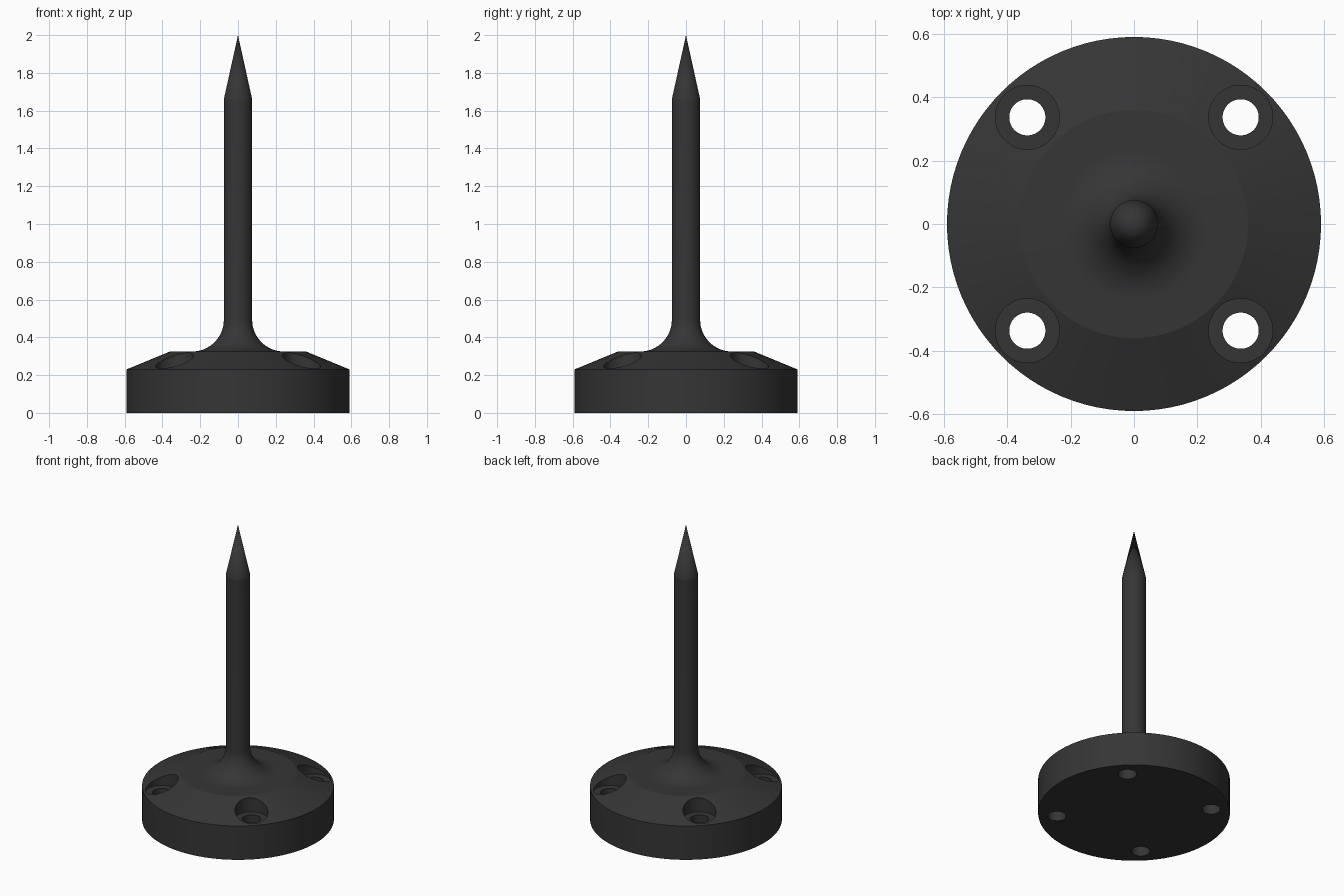
import bpy, bmesh, math
from mathutils import Matrix, Vector

SEGMENTS = 96
cube = bpy.data.objects.get("Cube")
if cube:
    bpy.data.objects.remove(cube, do_unlink=True)

mat = bpy.data.materials.new("charcoal_grey")
mat.use_nodes = True
colour = (0.036, 0.036, 0.036, 1)
mat.diffuse_color = colour
mat.node_tree.nodes["Principled BSDF"].inputs["Base Color"].default_value = colour


def add_object(name, bm):
    bmesh.ops.recalc_face_normals(bm, faces=bm.faces)
    mesh = bpy.data.meshes.new(name)
    bm.to_mesh(mesh)
    bm.free()
    mesh.materials.append(mat)
    obj = bpy.data.objects.new(name, mesh)
    bpy.context.collection.objects.link(obj)
    return obj


def revolve(name, profile):
    """Spin a radius/height profile around the vertical axis."""
    bm = bmesh.new()
    verts = [bm.verts.new((r, 0, z)) for r, z in profile]
    edges = [bm.edges.new(pair) for pair in zip(verts, verts[1:])]
    bmesh.ops.spin(bm, geom=verts + edges, cent=(0, 0, 0), axis=(0, 0, 1),
                   angle=math.tau, steps=SEGMENTS, use_merge=True)
    bmesh.ops.remove_doubles(bm, verts=bm.verts, dist=1e-5)
    return add_object(name, bm)


# One-piece body: disc, sloped shoulder, flared foot, shaft and point
base_r, shoulder_r, shaft_r = 0.59, 0.36, 0.075
rim_z, deck_z, flare = 0.23, 0.325, 0.168
profile = [(0, 0), (base_r, 0), (base_r, rim_z), (shoulder_r, deck_z)]
for i in range(17):
    a = math.pi / 2 * i / 16
    profile.append((shaft_r + flare * (1 - math.sin(a)),
                    deck_z + flare * (1 - math.cos(a))))
profile += [(shaft_r, 1.66), (0, 2)]
body = revolve("spike_on_round_base", profile)

# Four counterbored screw holes
floor_z, bore_r, hole_r, offset = 0.222, 0.101, 0.057, 0.3365
cutter = revolve("screw_hole_cutter", [(0, -0.1), (hole_r, -0.1), (hole_r, floor_z),
                                       (bore_r, floor_z), (bore_r, 0.5), (0, 0.5)])
bm = bmesh.new()
for x in (-offset, offset):
    for y in (-offset, offset):
        start = len(bm.verts)
        bm.from_mesh(cutter.data)
        bm.verts.ensure_lookup_table()
        bmesh.ops.translate(bm, verts=bm.verts[start:], vec=(x, y, 0))
bm.to_mesh(cutter.data)
bm.free()
cutter.hide_render = True

cut = body.modifiers.new("screw_holes", "BOOLEAN")
cut.operation = "DIFFERENCE"
cut.solver = "EXACT"
cut.object = cutter
bpy.context.view_layer.objects.active = body
body.select_set(True)
bpy.ops.object.modifier_apply(modifier=cut.name)
bpy.data.objects.remove(cutter, do_unlink=True)

# Smooth round surfaces with crisp edges
bpy.ops.object.shade_smooth_by_angle(angle=math.radians(10))
